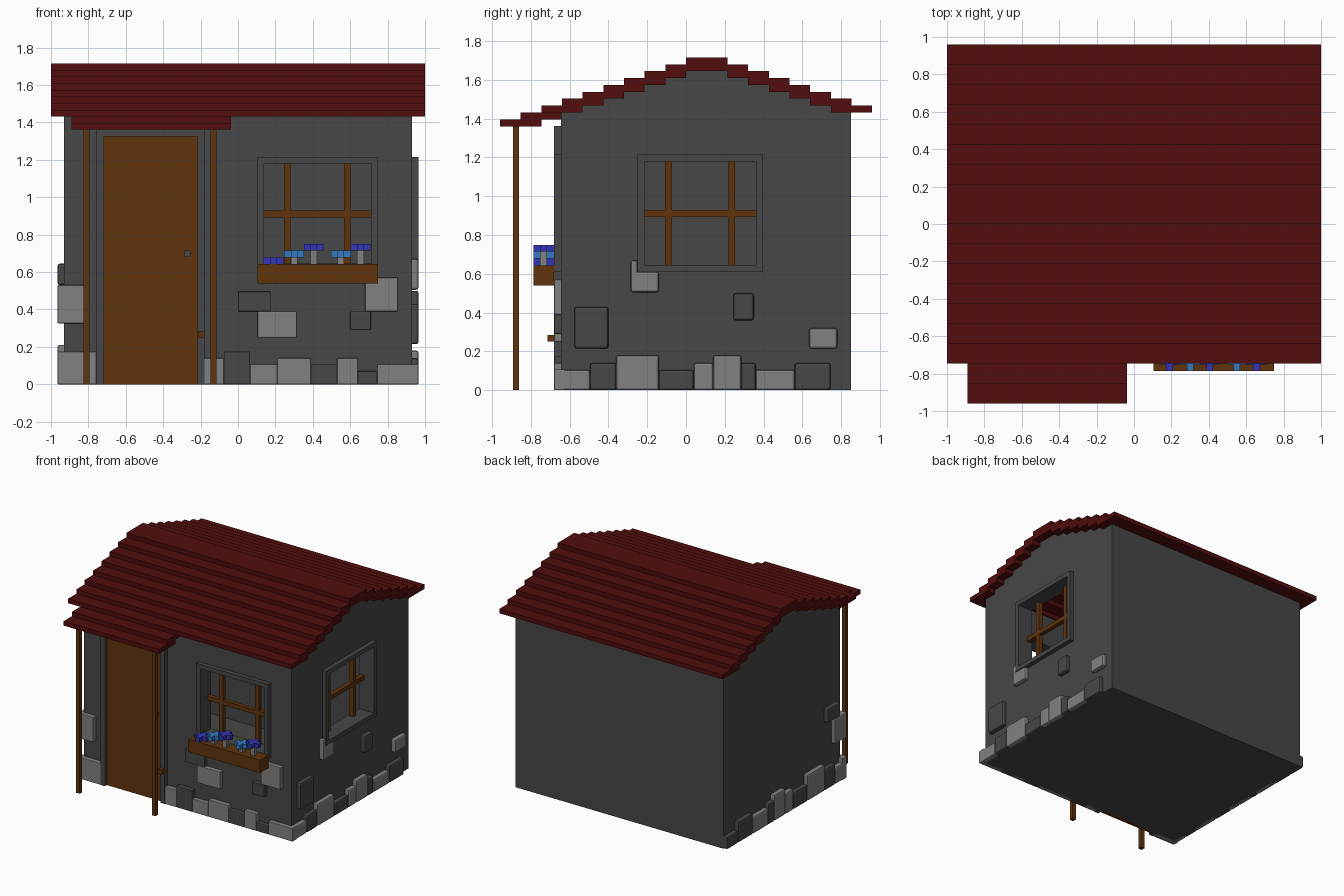
import bpy, bmesh
from mathutils import Vector

old = bpy.data.objects.get("Cube")
if old:
    bpy.data.objects.remove(old, do_unlink=True)


def material(name, *rgb):
    m = bpy.data.materials.new(name)
    m.use_nodes = True
    m.diffuse_color = (*rgb, 1)
    m.node_tree.nodes["Principled BSDF"].inputs["Base Color"].default_value = (*rgb, 1)
    return m


WALL = material("dark_grey_plaster", .063, .063, .063)
STONE = material("light_grey_stone", .22, .22, .22)
WOOD = material("brown_wood", .115, .034, .004)
ROOF = material("dark_red_roof", .085, .004, .004)
VIOLET = material("violet_petals", .034, .034, .47)
BLUE = material("light_blue_petals", .034, .19, .52)


def finish(name, mat, bm):
    bmesh.ops.recalc_face_normals(bm, faces=bm.faces)
    mesh = bpy.data.meshes.new(name)
    bm.to_mesh(mesh)
    bm.free()
    mesh.materials.append(mat)
    obj = bpy.data.objects.new(name, mesh)
    bpy.context.collection.objects.link(obj)
    return obj


def boxes(name, mat, bounds, bevel=0):
    """One object made of boxes, each given as two opposite corners."""
    bm = bmesh.new()
    for low, high in bounds:
        a, b = Vector(low), Vector(high)
        cube = bmesh.ops.create_cube(bm, size=1)["verts"]
        for v in cube:
            v.co = (a + b) / 2 + Vector(c * abs(s) for c, s in zip(v.co, b - a))
    if bevel:
        bmesh.ops.bevel(bm, geom=bm.edges[:], offset=bevel, segments=2,
                        affect='EDGES', profile=.5)
    return finish(name, mat, bm)


FRONT, BACK, SIDE = -.645, .85, .93
THICK, RELIEF = .1, .035


def on_wall(wall, u0, u1, z0, z1, d0=-.02, d1=RELIEF):
    """Box placed on a wall: u runs along it, d is the distance outwards."""
    if wall == "front":
        return (u0, FRONT - d0, z0), (u1, FRONT - d1, z1)
    sign = 1 if wall == "left" else -1
    return (sign * (SIDE + d0), u0, z0), (sign * (SIDE + d1), u1, z1)


# Roof of overlapping planks stepping down from the ridge
RIDGE, TOP, STEP, DROP = .107, 1.716, .1066, .0355


def plank(k, side, x0, x1):
    inner, outer = RIDGE + side * (k - 1) * STEP, RIDGE + side * (k + 1) * STEP
    z = TOP - k * DROP
    return (x0, inner, z - DROP), (x1, outer, z)


planks = [plank(k, side, -1, 1) for k in range(1, 8) for side in (-1, 1)]
planks.append(((-1, RIDGE - STEP, TOP - DROP), (1, RIDGE + STEP, TOP)))
boxes("roof_planks", ROOF, planks)
boxes("porch_roof", ROOF, [plank(k, -1, -.89, -.037) for k in (8, 9)])

# Gabled walls, hollow and open under the roof
bm = bmesh.new()
profile = [(FRONT, 0), (BACK, 0)]
for y in (BACK, RIDGE, FRONT):
    profile.append((y, TOP - .02 - abs(y - RIDGE) / STEP * DROP))
face = bm.faces.new([bm.verts.new((-SIDE, y, z)) for y, z in profile])
ext = bmesh.ops.extrude_face_region(bm, geom=[face])["geom"]
bmesh.ops.translate(bm, vec=(2 * SIDE, 0, 0),
                    verts=[g for g in ext if isinstance(g, bmesh.types.BMVert)])
walls = finish("walls", WALL, bm)


def cut(target, bounds):
    cutter = boxes("cutter", WALL, [bounds])
    cutter.hide_render = True
    mod = target.modifiers.new("cut", 'BOOLEAN')
    mod.operation, mod.solver, mod.object = 'DIFFERENCE', 'EXACT', cutter
    bpy.context.view_layer.objects.active = target
    bpy.ops.object.modifier_apply(modifier=mod.name)
    bpy.data.objects.remove(cutter, do_unlink=True)


cut(walls, ((THICK - SIDE, FRONT + THICK, .03), (SIDE - THICK, BACK - THICK, 3)))


# Windows: opening, raised surround and crossing bars
def window(wall, u0, u1):
    z0, z1, w = .645, 1.18, RELIEF
    cut(walls, on_wall(wall, u0, u1, z0, z1, -.2, .1))
    boxes(wall + "_window_surround", WALL, [
        on_wall(wall, u0 - w, u0, z0 - w, z1 + w),
        on_wall(wall, u1, u1 + w, z0 - w, z1 + w),
        on_wall(wall, u0, u1, z0 - w, z0),
        on_wall(wall, u0, u1, z1, z1 + w)])
    inset = .107
    depth = (-.085, -.05)
    boxes(wall + "_window_bars", WOOD, [
        on_wall(wall, u0 + inset, u0 + inset + w, z0, z1, *depth),
        on_wall(wall, u1 - inset - w, u1 - inset, z0, z1, *depth),
        on_wall(wall, u0, u1, .893, .928, *depth)])


window("front", .14, .71)
window("left", -.215, .36)

# Door with surround, knob and stop
boxes("door", WOOD, [on_wall("front", -.717, -.217, 0, 1.325, d1=.01)])
boxes("door_surround", WALL, [
    on_wall("front", -.757, -.717, 0, 1.362),
    on_wall("front", -.217, -.18, 0, 1.362),
    on_wall("front", -.717, -.217, 1.325, 1.362)])
boxes("door_knob", WALL, [on_wall("front", -.29, -.255, .68, .715, 0, .04)])
boxes("door_stop", WOOD, [on_wall("front", -.215, -.18, .25, .285, 0, .07)])

# Porch posts
boxes("porch_posts", WOOD,
      [((x, -.893, 0), (x + .033, -.86, 1.362)) for x in (-.826, -.147)])

# Flower box with cross-shaped blossoms on stems
boxes("flower_box", WOOD, [((.105, -.787, .54), (.748, -.68, .643))])
CELL = .0355
for i, (x, level) in enumerate([(.19, 0), (.3, 1), (.405, 2), (.55, 1), (.655, 2)]):
    y, z = -.734, .643 + level * CELL
    h = CELL / 2
    boxes(f"blossom_{i + 1}", BLUE if level == 1 else VIOLET, [
        ((x - 3 * h, y - h, z), (x + 3 * h, y + h, z + CELL)),
        ((x - h, y - 3 * h, z), (x + h, y + 3 * h, z + CELL))])
    boxes(f"stem_{i + 1}", STONE, [((x - h, y - h, .6), (x + h, y + h, z))])


# Stones: a row along the base (edges and heights) and loose ones above
def base_row(wall, start, row):
    out = {STONE: [], WALL: []}
    for end, height, mat in row:
        out[mat].append(on_wall(wall, start, end, 0, height))
        start = end
    return out


def stones(wall, rows, loose, bevel):
    for mat, spec in loose:
        rows[mat].append(on_wall(wall, *spec))
    for mat, label in ((STONE, "light"), (WALL, "dark")):
        boxes(f"{wall}_{label}_stones", mat, rows[mat], bevel)


front_row = base_row("front", -.18, [
    (-.075, .14, STONE), (.065, .175, WALL), (.21, .107, STONE), (.39, .14, STONE),
    (.53, .107, WALL), (.64, .14, STONE), (.745, .07, WALL), (.965, .107, STONE)])
stones("front", front_row, [
    (STONE, (-.965, -.757, 0, .175)),
    (STONE, (-.965, -.82, .326, .53)),
    (STONE, (.105, .315, .25, .39)),
    (STONE, (.68, .855, .39, .57)),
    (WALL, (0, .175, .39, .495)),
    (WALL, (.6, .71, .29, .39))], .005)

side_row = [
    (-.495, .105, STONE), (-.36, .14, WALL), (-.14, .18, STONE), (.04, .105, WALL),
    (.14, .14, STONE), (.285, .18, STONE), (.36, .14, WALL), (.56, .105, STONE),
    (.745, .14, WALL)]
stones("left", base_row("left", -.68, side_row), [
    (STONE, (-.285, -.14, .505, .61)),
    (STONE, (-.285, -.25, .505, .67)),
    (STONE, (.635, .78, .215, .32)),
    (WALL, (-.575, -.4, .215, .43)),
    (WALL, (.245, .35, .36, .5))], .012)

right_row = [(end - .04, height + .03, mat) for end, height, mat in side_row]
right_row.append((BACK, .1, WALL))
stones("right", base_row("right", -.68, right_row), [
    (STONE, (-.68, -.53, .326, .53)),
    (WALL, (-.6, -.44, .53, .645))], .012)
